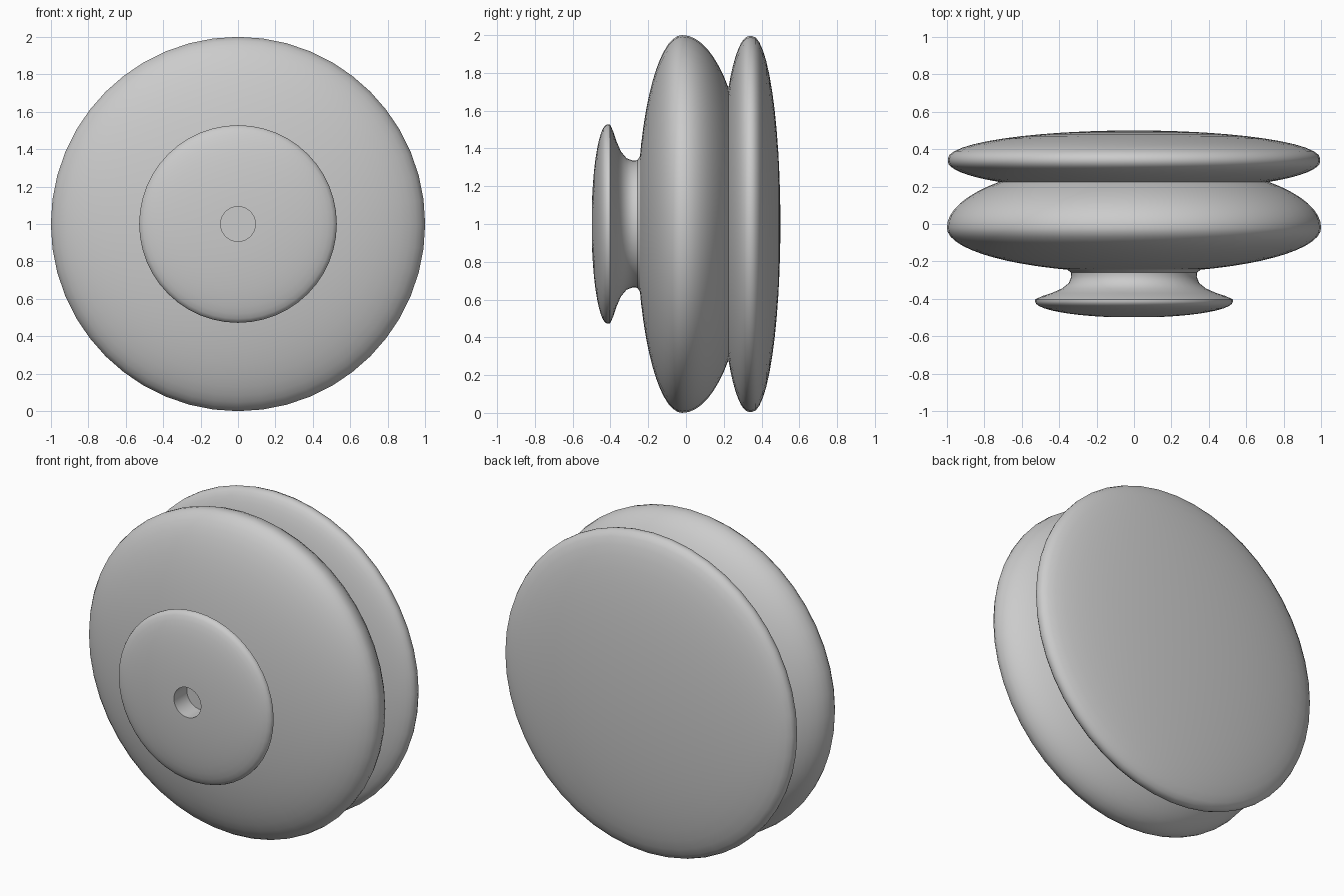
import bpy
import bmesh
from math import sin, cos, pi, radians
from mathutils import Matrix, Vector

if "Cube" in bpy.data.objects:
    bpy.data.objects.remove(bpy.data.objects["Cube"])

SEGMENTS = 48


def arc(y0, depth, r_max, a0, a1, n):
    """Elliptical profile points (r, y); angle 0 is the rim, 90 the axis."""
    pts = []
    for i in range(n + 1):
        a = radians(a0 + (a1 - a0) * i / n)
        pts.append((r_max * cos(a), y0 + depth * sin(a)))
    return pts


def lathe(name, profile):
    """Revolve an (r, y) profile round the y axis at height z = 1."""
    bm = bmesh.new()
    rings = []
    for r, y in profile:
        if r < 1e-4:
            rings.append([bm.verts.new((0, y, 1))])
        else:
            rings.append([bm.verts.new((r * sin(2 * pi * k / SEGMENTS), y,
                                        1 + r * cos(2 * pi * k / SEGMENTS)))
                          for k in range(SEGMENTS)])
    for a, b in zip(rings, rings[1:]):
        for k in range(SEGMENTS):
            j = (k + 1) % SEGMENTS
            if len(a) == 1:
                bm.faces.new((a[0], b[j], b[k]))
            elif len(b) == 1:
                bm.faces.new((a[k], a[j], b[0]))
            else:
                bm.faces.new((a[k], a[j], b[j], b[k]))
    bmesh.ops.recalc_face_normals(bm, faces=bm.faces)
    # profiles run front to back, so the last ring should face backwards or outwards
    if bm.calc_volume(signed=True) < 0:
        bmesh.ops.reverse_faces(bm, faces=bm.faces)
    mesh = bpy.data.meshes.new(name)
    bm.to_mesh(mesh)
    bm.free()
    obj = bpy.data.objects.new(name, mesh)
    bpy.context.collection.objects.link(obj)
    bpy.context.view_layer.objects.active = obj
    obj.select_set(True)
    bpy.ops.object.shade_smooth_by_angle(angle=radians(35))
    obj.select_set(False)
    return obj


# Front knob: blind hole, domed face, rim and waisted neck
hole = [(0, -0.37), (0.093, -0.37), (0.093, -0.498)]
face = arc(-0.415, -0.085, 0.528, 74, 0, 9)
neck = [(0.528, -0.403), (0.49, -0.385), (0.44, -0.369), (0.385, -0.345),
        (0.348, -0.315), (0.335, -0.28), (0.338, -0.258), (0.36, -0.242)]
lathe("front_knob", hole + face + neck)

# Main body: rounded front, softer taper to the groove
front = arc(-0.02, -0.24, 1.0, 70.5, 0, 12)
rear = arc(-0.02, 0.353, 1.0, 0, 44, 8)[1:]
lathe("main_body", front + rear)

# Back disc: rounded shoulder, narrow rim, shallow dome
shoulder = arc(0.335, -0.16, 0.995, 43.5, 0, 8)
dome = arc(0.35, 0.15, 0.995, 0, 90, 12)
lathe("back_disc", shoulder + dome)
